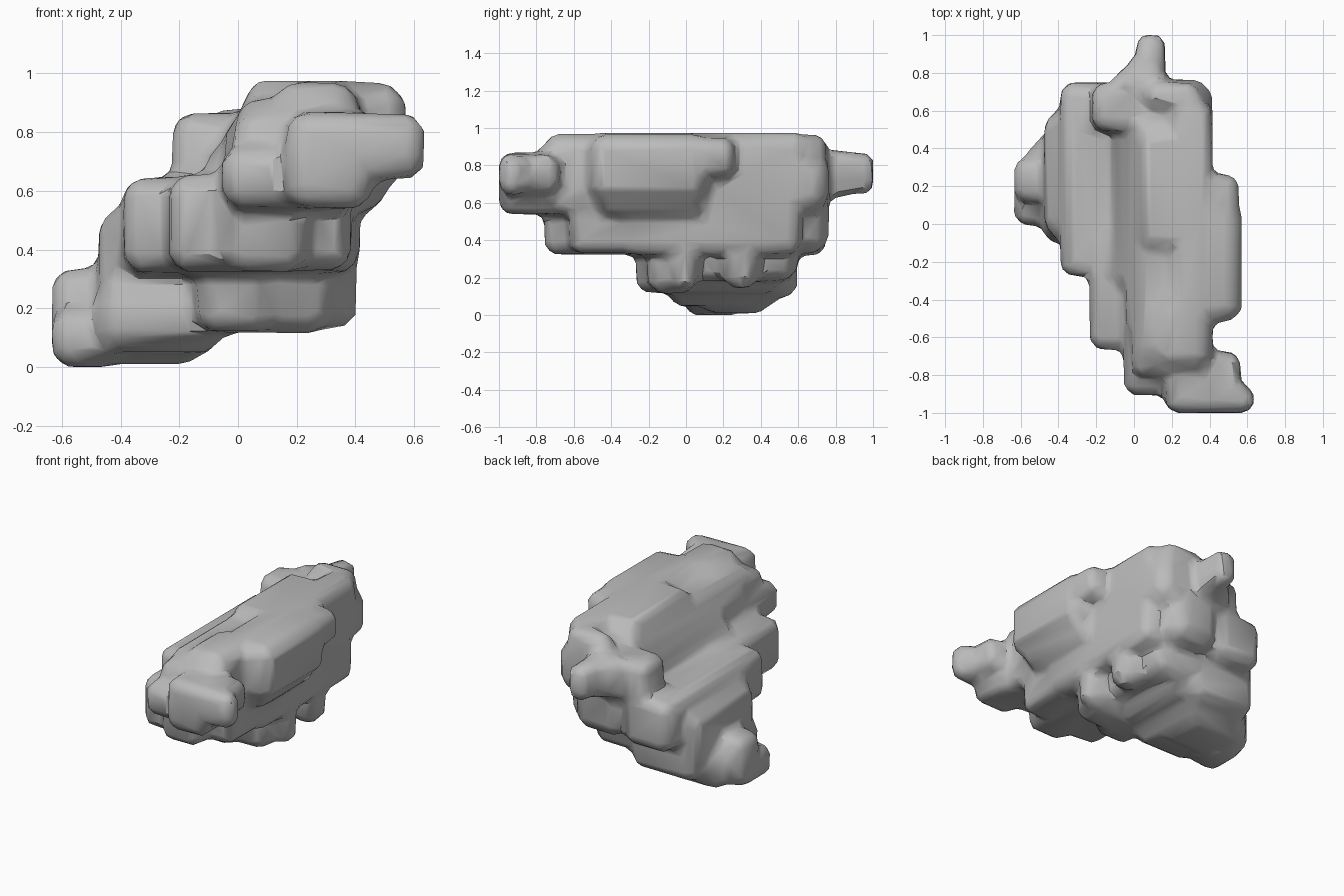
import bpy, bmesh
from mathutils import Vector, Matrix

cube = bpy.data.objects.get("Cube")
if cube:
    bpy.data.objects.remove(cube, do_unlink=True)

stone = bpy.data.materials.new("grey stone")
stone.use_nodes = True
grey = (0.5, 0.5, 0.5, 1)
stone.diffuse_color = grey
stone.node_tree.nodes["Principled BSDF"].inputs["Base Color"].default_value = grey

bm = bmesh.new()


def block(x0, x1, y0, y1, z0, z1, worn=0.045):
    """Add one boulder block given by its extents, with worn edges."""
    lo, hi = Vector((x0, y0, z0)), Vector((x1, y1, z1))
    made = bmesh.ops.create_cube(bm, size=1, matrix=Matrix.Translation((lo + hi) / 2)
                                 @ Matrix.Diagonal((*(hi - lo), 1)))
    edges = list({e for v in made["verts"] for e in v.link_edges})
    bmesh.ops.bevel(bm, geom=edges, offset=worn, segments=1, affect='EDGES')


# Foot of the rock
block(-.63, -.4, .12, .36, .02, .335)
block(-.63, -.4, .0, .3, .0, .2)
block(-.55, -.1, .08, .46, .01, .25, .06)
block(-.48, -.04, -.1, .52, .05, .3, .06)
# Lower tier, with lobes hanging on the left side
block(-.46, .0, -.06, .6, .1, .5)
block(-.14, .12, -.26, .5, .12, .45)
block(.0, .33, -.2, .06, .115, .45, .06)
block(.2, .41, -.07, .07, .13, .45)
block(.2, .4, .2, .4, .14, .45, .06)
block(-.1, .28, .0, .6, .18, .45, .06)
# Middle tier, stepping forward towards the left
block(-.47, -.3, -.04, .58, .2, .53)
block(-.385, -.05, -.27, .755, .32, .645)
block(-.23, .05, -.66, .0, .325, .655)
block(-.04, .24, -.75, .5, .325, .7)
block(.0, .39, -.62, .3, .33, .7)
block(-.05, .42, -.33, .62, .325, .75)
block(-.05, .3, .4, .77, .33, .8, .07)
# Upper ridge, stepping up to the left
block(-.1, .3, -.32, .72, .5, .76)
block(-.04, .42, -.6, .77, .55, .87, .07)
block(.0, .42, -.7, .6, .65, .91)
block(.03, .42, -.12, .5, .65, .975)
block(.06, .36, .62, .755, .65, .97)
block(.2, .42, -.5, .66, .65, .975)
block(.12, .42, -.76, -.36, .65, .97, .06)
block(-.22, .04, .5, .75, .55, .865)
# Overhang on the left flank
block(.3, .575, -.51, .12, .61, .97, .06)
block(.3, .5, -.46, .1, .53, .8)
block(.3, .56, .0, .27, .74, .95)
# Front end
block(-.05, .42, -.9, -.5, .54, .75)
block(-.01, .42, -.8, -.5, .56, .87)
block(.17, .46, -.995, -.7, .54, .87)
block(.3, .645, -.995, -.85, .64, .865)
block(.35, .57, -.97, -.67, .65, .86)
# Spur on the back
block(-.1, .18, .68, .83, .62, .88)
block(-.03, .17, .7, .9, .63, .88)
block(.02, .17, .78, 1.01, .65, .87, .035)

mesh = bpy.data.meshes.new("boulder")
bm.to_mesh(mesh)
bm.free()
boulder = bpy.data.objects.new("boulder", mesh)
bpy.context.scene.collection.objects.link(boulder)

# Fuse the blocks, wear the edges and thin to a faceted surface
remesh = boulder.modifiers.new("fuse", 'REMESH')
remesh.mode = 'VOXEL'
remesh.voxel_size = 0.025
smooth = boulder.modifiers.new("wear", 'SMOOTH')
smooth.factor = 0.5
smooth.iterations = 9
thin = boulder.modifiers.new("thin", 'DECIMATE')
thin.ratio = 0.08

bpy.context.view_layer.objects.active = boulder
boulder.select_set(True)
for name in ("fuse", "wear", "thin"):
    bpy.ops.object.modifier_apply(modifier=name)

# Stand on the ground, centred
pts = boulder.data.vertices
lo = Vector([min(v.co[i] for v in pts) for i in range(3)])
hi = Vector([max(v.co[i] for v in pts) for i in range(3)])
mid = (lo + hi) / 2
boulder.data.transform(Matrix.Translation((-mid.x, -mid.y, -lo.z)))
boulder.data.materials.clear()
boulder.data.materials.append(stone)
bpy.ops.object.shade_smooth_by_angle(angle=0.6)
